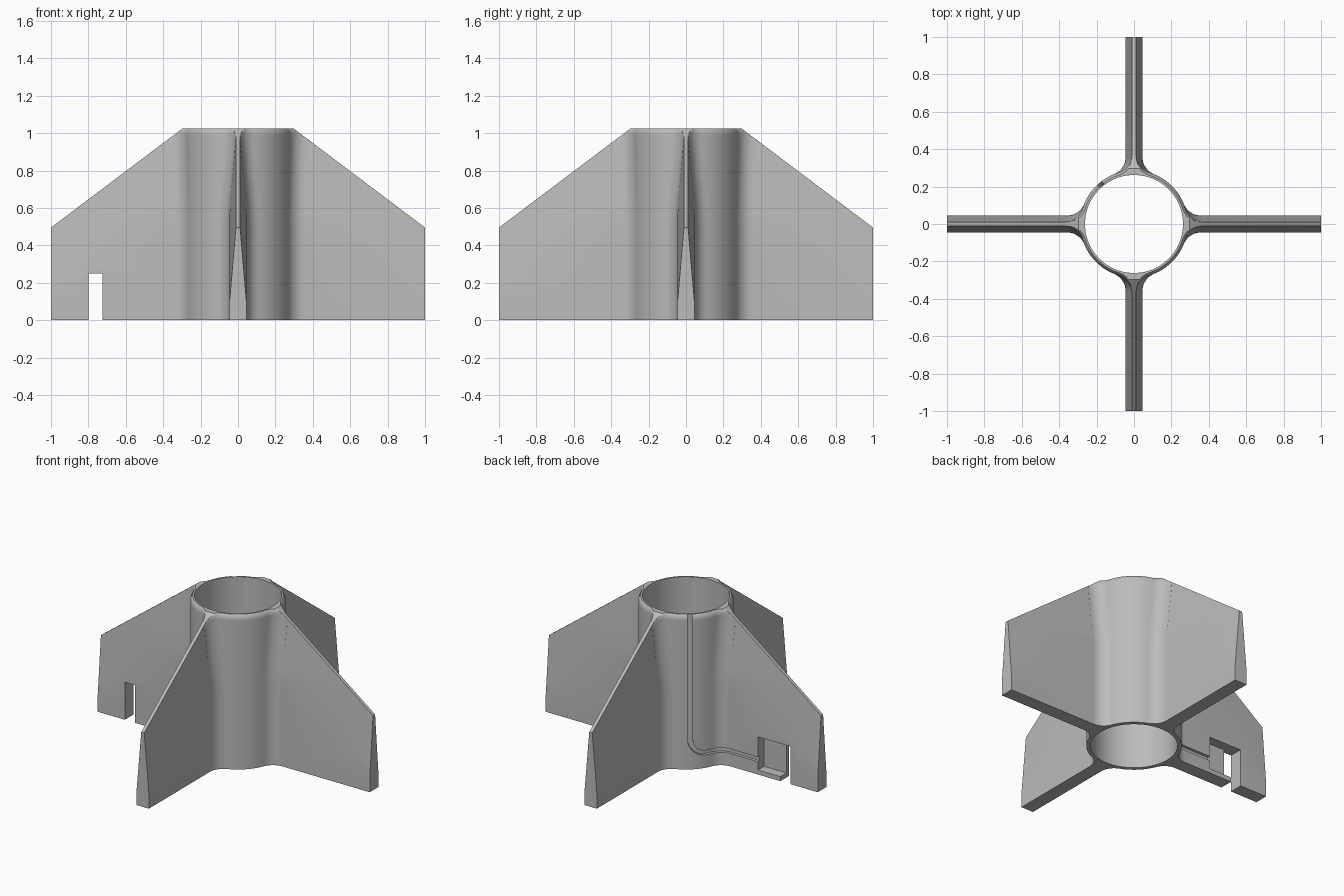
import bpy, bmesh, math
from math import sin, cos, pi, radians
from mathutils import Vector

if "Cube" in bpy.data.objects:
    bpy.data.objects.remove(bpy.data.objects["Cube"])

R, BORE, FILLET = 0.287, 0.262, 0.10    # tube radius, bore radius, root fillet
THICK, THIN, TAPER = 0.045, 0.011, 0.395  # half thickness at foot and ridge, taper height
TOP = 1.025

grey = bpy.data.materials.new("plain grey")
grey.use_nodes = True
grey.diffuse_color = (0.5, 0.5, 0.5, 1)
grey.node_tree.nodes["Principled BSDF"].inputs["Base Color"].default_value = (0.5, 0.5, 0.5, 1)


def ridge_reach(z):
    return min(1.0, 0.29 + (1.03 - z) / 0.7535)


def half_thickness(r, z):
    ridge_z = 1.03 - (r - 0.29) * 0.7535
    t = min(1, max(0, (z - ridge_z + TAPER) / TAPER))
    return THICK + (THIN - THICK) * t


def root_fillet(z, radius=R, steps=10):
    """Fillet centre and points, from the fin side to the tube."""
    h = half_thickness(0.36, z)
    cy = h + FILLET
    cx = math.sqrt((radius + FILLET) ** 2 - cy ** 2)
    end = pi + math.atan2(cy, cx)
    angles = [1.5 * pi + (end - 1.5 * pi) * i / steps for i in range(steps + 1)]
    return (cx, cy), [(cx + FILLET * cos(a), cy + FILLET * sin(a)) for a in angles]


def section(z, radius):
    """Outline of tube, fillets and four fins at one height."""
    tip = ridge_reach(z)
    (cx, cy), arc = root_fillet(z, radius)
    crease = max(min(ridge_reach(z + TAPER), tip), min(cx, tip))
    half = [(tip, half_thickness(tip, z)), (crease, half_thickness(crease, z))]
    half += [(min(x, tip), y) for x, y in arc]
    start = math.atan2(cy, cx)
    for i in range(1, 6):
        a = start + (pi / 4 - start) * i / 5
        half.append((radius * cos(a), radius * sin(a)))
    quarter = half + [(y, x) for x, y in reversed(half[:-1])]
    ring = []
    for k in range(4):
        c, s = round(cos(k * pi / 2)), round(sin(k * pi / 2))
        ring += [Vector((x * c - y * s, x * s + y * c, z)) for x, y in quarter]
    return ring


def loft(name, rings):
    """Solid skin over a stack of closed rings."""
    bm = bmesh.new()
    rows = [[bm.verts.new(p) for p in ring] for ring in rings]
    n = len(rows[0])
    for a, b in zip(rows, rows[1:]):
        for i in range(n):
            j = (i + 1) % n
            bm.faces.new((a[i], a[j], b[j], b[i]))
    bm.faces.new(rows[0][::-1])
    bm.faces.new(rows[-1])
    bmesh.ops.remove_doubles(bm, verts=bm.verts, dist=1e-5)
    bmesh.ops.recalc_face_normals(bm, faces=bm.faces)
    mesh = bpy.data.meshes.new(name)
    bm.to_mesh(mesh)
    bm.free()
    ob = bpy.data.objects.new(name, mesh)
    bpy.context.collection.objects.link(ob)
    return ob


def box(name, x, y, z):
    return loft(name, [[Vector((x[0], y[0], h)), Vector((x[1], y[0], h)),
                        Vector((x[1], y[1], h)), Vector((x[0], y[1], h))] for h in z])


# Finned tube body
levels = [i * 0.1 for i in range(5)] + [0.495] + [0.57 + i * 0.05 for i in range(9)]
stack = [(z, R) for z in levels + [0.985, 0.998]]
stack += [(1.008, R - 0.003), (1.017, R - 0.007), (TOP, R - 0.014)]
body = loft("finned_tube", [section(z, r) for z, r in stack])
body.data.materials.append(grey)

# Bore
bore = loft("bore_cutter", [[Vector((BORE * cos(i * pi / 48), BORE * sin(i * pi / 48), z))
                             for i in range(96)] for z in (-0.1, 1.2)])

# Slot and pocket in the right fin
slot = box("slot_cutter", (-0.80, -0.725), (-0.2, 0.2), (-0.1, 0.25))
pocket = box("pocket_cutter", (-0.76, -0.56), (-0.02, 0.2), (0.03, 0.2495))

# Cable groove: down the tube, round a bend and along the fin to the pocket
bend, low, angle0 = 0.1, 0.1, radians(130)
path = []


def on_tube(a, z):
    n = Vector((cos(a), sin(a), 0))
    path.append((n * R + Vector((0, 0, z)), n))


on_tube(angle0, 1.1)
for i in range(9):
    a = i * pi / 16
    on_tube(angle0 + bend * (1 - cos(a)) / R, low + bend * (1 - sin(a)))
centre, arc = root_fillet(low)
for x, y in reversed(arc):
    n = Vector((x - centre[0], y - centre[1], 0)).normalized()
    path.append((Vector((-x, y, low)), Vector((n.x, -n.y, 0))))
path.append((Vector((-0.6, THICK, low)), Vector((0, 1, 0))))

rings = []
for i, (p, n) in enumerate(path):
    t = path[min(i + 1, len(path) - 1)][0] - path[max(i - 1, 0)][0]
    b = t.cross(n).normalized() * 0.015
    d = n * 0.019
    rings.append([p + d + b, p + d - b, p - d - b, p - d + b])
groove = loft("groove_cutter", rings)

# Cut, then drop the cutters
bpy.context.view_layer.objects.active = body
body.select_set(True)
for cutter in (bore, slot, pocket, groove):
    cutter.hide_render = True
    mod = body.modifiers.new(cutter.name, "BOOLEAN")
    mod.operation, mod.solver, mod.object = "DIFFERENCE", "EXACT", cutter
    bpy.ops.object.modifier_apply(modifier=mod.name)
    bpy.data.objects.remove(cutter)

bpy.ops.object.shade_smooth_by_angle(angle=radians(30))
